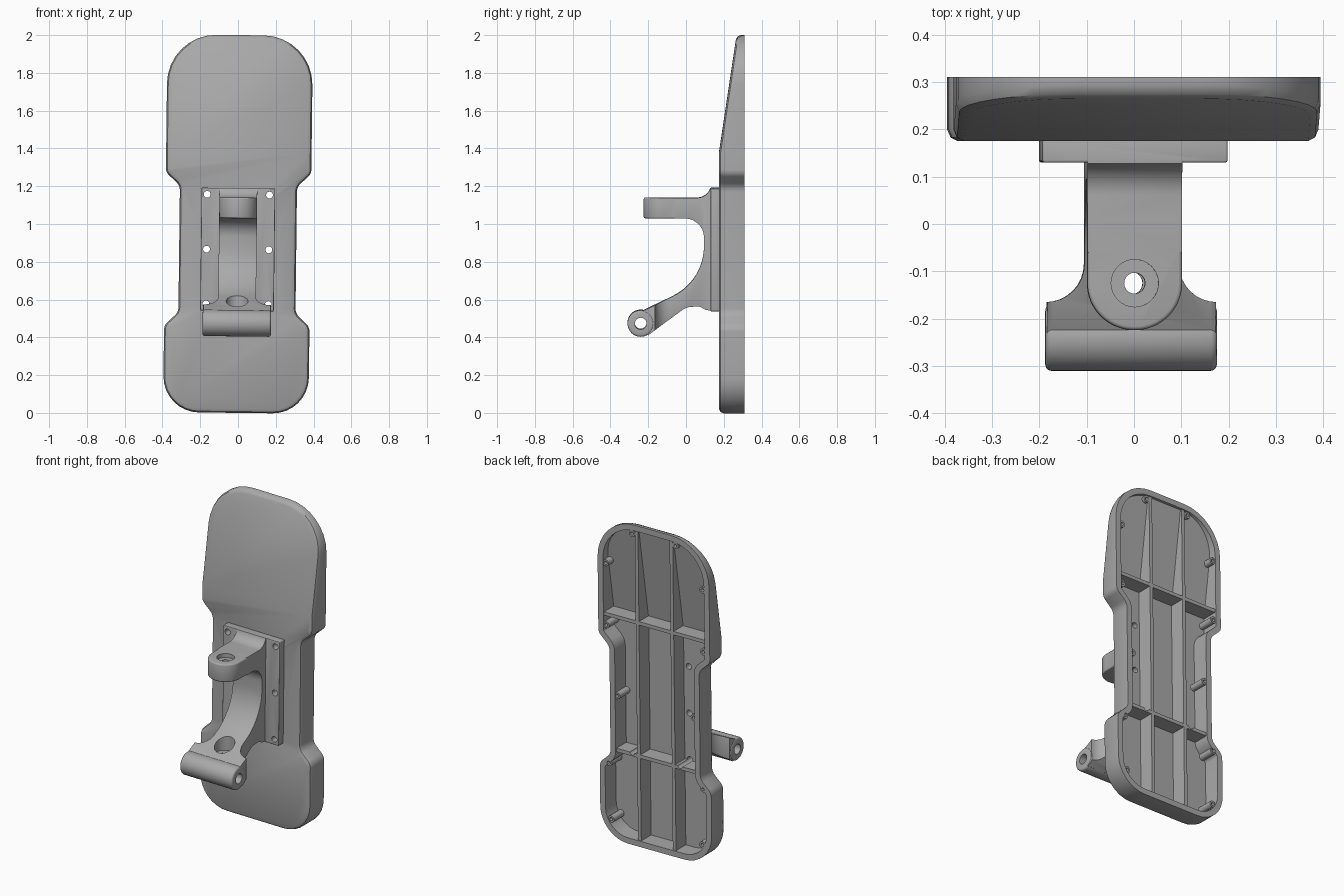
import bpy, bmesh, math
from mathutils import Vector, Matrix

if "Cube" in bpy.data.objects:
    bpy.data.objects.remove(bpy.data.objects["Cube"])

grey = bpy.data.materials.new("satin grey")
grey.use_nodes = True
COLOUR = (0.4, 0.4, 0.4, 1)
grey.diffuse_color = COLOUR
grey.node_tree.nodes["Principled BSDF"].inputs["Base Color"].default_value = COLOUR


def fillet(points, steps=8):
    """Closed 2D path; a third value on a point rounds that corner."""
    out = []
    for i, p in enumerate(points):
        c = Vector(p[:2])
        if len(p) == 2:
            out.append(c)
            continue
        a = (Vector(points[i - 1][:2]) - c).normalized()
        b = (Vector(points[(i + 1) % len(points)][:2]) - c).normalized()
        half = a.angle(b) / 2
        centre = c + (a + b).normalized() * p[2] / math.sin(half)
        start = c + a * p[2] / math.tan(half) - centre
        sweep = math.pi - 2 * half
        turn = 1 if a.x * b.y - a.y * b.x < 0 else -1
        for k in range(steps + 1):
            ang = turn * sweep * k / steps
            out.append(centre + Matrix.Rotation(ang, 2) @ start)
    return out


def inset(path, d):
    """Move a counter-clockwise path inwards by d."""
    out = []
    for i, p in enumerate(path):
        u = (p - path[i - 1]).normalized()
        v = (path[(i + 1) % len(path)] - p).normalized()
        n = Vector((-u.y - v.y, u.x + v.x)).normalized()
        out.append(p + n * d / max(0.5, n.dot(Vector((-u.y, u.x)))))
    return out


def finish(name, bm):
    bmesh.ops.recalc_face_normals(bm, faces=bm.faces)
    me = bpy.data.meshes.new(name)
    bm.to_mesh(me)
    bm.free()
    me.materials.append(grey)
    ob = bpy.data.objects.new(name, me)
    bpy.context.collection.objects.link(ob)
    return ob


def place(axis, p, t):
    return {"x": (t, p[0], p[1]), "y": (p[0], t, p[1]), "z": (p[0], p[1], t)}[axis]


def loft(name, axis, rings, crease=False):
    """Skin a stack of (path, position) rings along an axis and cap the ends."""
    bm = bmesh.new()
    loops = [[bm.verts.new(place(axis, p, t)) for p in path] for path, t in rings]
    for a, b in zip(loops, loops[1:]):
        for i in range(len(a)):
            bm.faces.new((a[i - 1], a[i], b[i], b[i - 1]))
    bm.faces.new(loops[0])
    bm.faces.new(loops[-1])
    if crease:  # thin the upper end of the board
        bmesh.ops.bisect_plane(bm, geom=bm.verts[:] + bm.edges[:] + bm.faces[:],
                               plane_co=(0, 0, TAPER_Z), plane_no=(0, 0, 1))
        for v in bm.verts:
            if v.co.y < 0.3 and v.co.z > TAPER_Z:
                v.co.y += (v.co.z - TAPER_Z) * 0.15
    return finish(name, bm)


def prism(name, axis, path, lo, hi):
    return loft(name, axis, [(path, lo), (path, hi)])


def box(name, x, y, z):
    return prism(name, "y", [Vector((x[i], z[j])) for i, j in ((0, 0), (1, 0), (1, 1), (0, 1))], *y)


def rod(name, axis, centre, r, lo, hi, n=32):
    path = [Vector(centre) + Vector((math.cos(k * math.tau / n), math.sin(k * math.tau / n))) * r
            for k in range(n)]
    return prism(name, axis, path, lo, hi)


def apply(ob, mod):
    bpy.context.view_layer.objects.active = ob
    bpy.ops.object.modifier_apply(modifier=mod.name)


def combine(ob, other, op="DIFFERENCE"):
    mod = ob.modifiers.new("join", "BOOLEAN")
    mod.operation, mod.solver, mod.object = op, "EXACT", other
    apply(ob, mod)
    bpy.data.objects.remove(other)


def soften(ob, width):
    mod = ob.modifiers.new("soft", "BEVEL")
    mod.width, mod.segments, mod.limit_method = width, 3, "ANGLE"
    mod.angle_limit = math.radians(40)
    apply(ob, mod)


# Board: waisted outline, rounded front rim, thinner towards the top
TAPER_Z = 1.38
BACK = 0.31
half = [(0.385, 0, 0.19), (0.385, 0.46, 0.06), (0.31, 0.53, 0.06),
        (0.31, 1.2, 0.06), (0.385, 1.27, 0.05), (0.385, 2, 0.26)]
outline = fillet(half + [(-x, z, r) for x, z, r in reversed(half)])
board = loft("board", "y", [(outline, BACK), (outline, 0.2), (inset(outline, 0.007), 0.183),
                            (inset(outline, 0.022), 0.175)], True)

# Hollow back: the pocket volume leaves ribs and screw posts standing
wall = inset(outline, 0.036)
pocket = loft("pocket", "y", [(wall, 0.33), (wall, 0.205)], True)
ribs = [((s * 0.12 - 0.011, s * 0.12 + 0.011), (-0.1, 2.1)) for s in (-1, 1)]
ribs += [((-0.5, 0.5), (z - 0.011, z + 0.011)) for z in (0.56, 1.39)]
for xs, zs in ribs:
    combine(pocket, box("rib", xs, (0.1, BACK - 0.008), zs))
posts = [(0.15, 1.94), (0.335, 1.71), (0.335, 1.325), (0.265, 0.9), (0.325, 0.47), (0.315, 0.12)]
posts = [(s * x, z) for s in (-1, 1) for x, z in posts]
for p in posts:
    combine(pocket, rod("post", "y", p, 0.021, 0.1, BACK - 0.006, 16))
combine(board, pocket)
for p in posts:
    combine(board, rod("post_hole", "y", p, 0.01, BACK - 0.03, 0.4, 12))

# Bracket mounting plate
bracket = box("bracket", (-0.195, 0.195), (0.13, 0.18), (0.54, 1.19))
soften(bracket, 0.004)

# Curved arm: side profile trimmed by a flared plan
profile = fillet([(0.14, 0.54), (0.1, 0.548), (0.07, 0.566, 0.05), (0.0, 0.56, 0.09), (-0.2, 0.413),
                  (-0.24, 0.44), (-0.24, 0.535), (0.095, 0.70, 0.29), (0.095, 1.03, 0.1),
                  (-0.06, 1.03), (-0.06, 1.14), (0.11, 1.14, 0.07), (0.128, 1.19), (0.14, 1.19)], 12)
arm = prism("arm", "x", profile, -0.3, 0.3)
side = [(0.178, -0.3), (0.178, -0.165), (0.1, -0.165, 0.08), (0.1, 0.2)]
plan = fillet(side + [(-p[0],) + p[1:] for p in reversed(side)])
combine(arm, prism("plan", "z", plan, 0, 1.5), "INTERSECT")
soften(arm, 0.008)
combine(bracket, arm, "UNION")

# Upper lug with a round nose, and the lower pivot barrel
nose = fillet([(-0.1, -0.224, 0.099), (0.1, -0.224, 0.099), (0.1, 0.02), (-0.1, 0.02)], 16)
lug = prism("lug", "z", nose, 1.03, 1.14)
soften(lug, 0.008)
combine(bracket, lug, "UNION")
barrel = rod("barrel", "x", (-0.24, 0.475), 0.07, -0.181, 0.181, 48)
soften(barrel, 0.012)
combine(bracket, barrel, "UNION")

# Bores: barrel, lug pin, lug recess, arm clearance
for axis, centre, r, lo, hi in (("x", (-0.24, 0.475), 0.031, -0.3, 0.3),
                                ("z", (0, -0.125), 0.022, 0.9, 1.3),
                                ("z", (0, -0.125), 0.05, 1.115, 1.3),
                                ("z", (0, -0.125), 0.058, 0.53, 0.8),
                                ("z", (0, -0.125), 0.024, 0.3, 0.8)):
    combine(bracket, rod("bore", axis, centre, r, lo, hi))

# Six mounting holes through bracket and board
for x in (-0.165, 0.165):
    for z in (0.575, 0.865, 1.155):
        for ob in (bracket, board):
            combine(ob, rod("mount_hole", "y", (x, z), 0.018, 0, 0.4, 20))

# Slight lean of the whole assembly, then shading
pivot = Vector((0, 0, 1))
lean = Matrix.Translation(pivot) @ Matrix.Rotation(0.012, 4, "Y") @ Matrix.Translation(-pivot)
for ob in (board, bracket):
    ob.data.transform(lean)
    bpy.ops.object.select_all(action="DESELECT")
    ob.select_set(True)
    bpy.context.view_layer.objects.active = ob
    bpy.ops.object.shade_smooth_by_angle(angle=math.radians(35))
